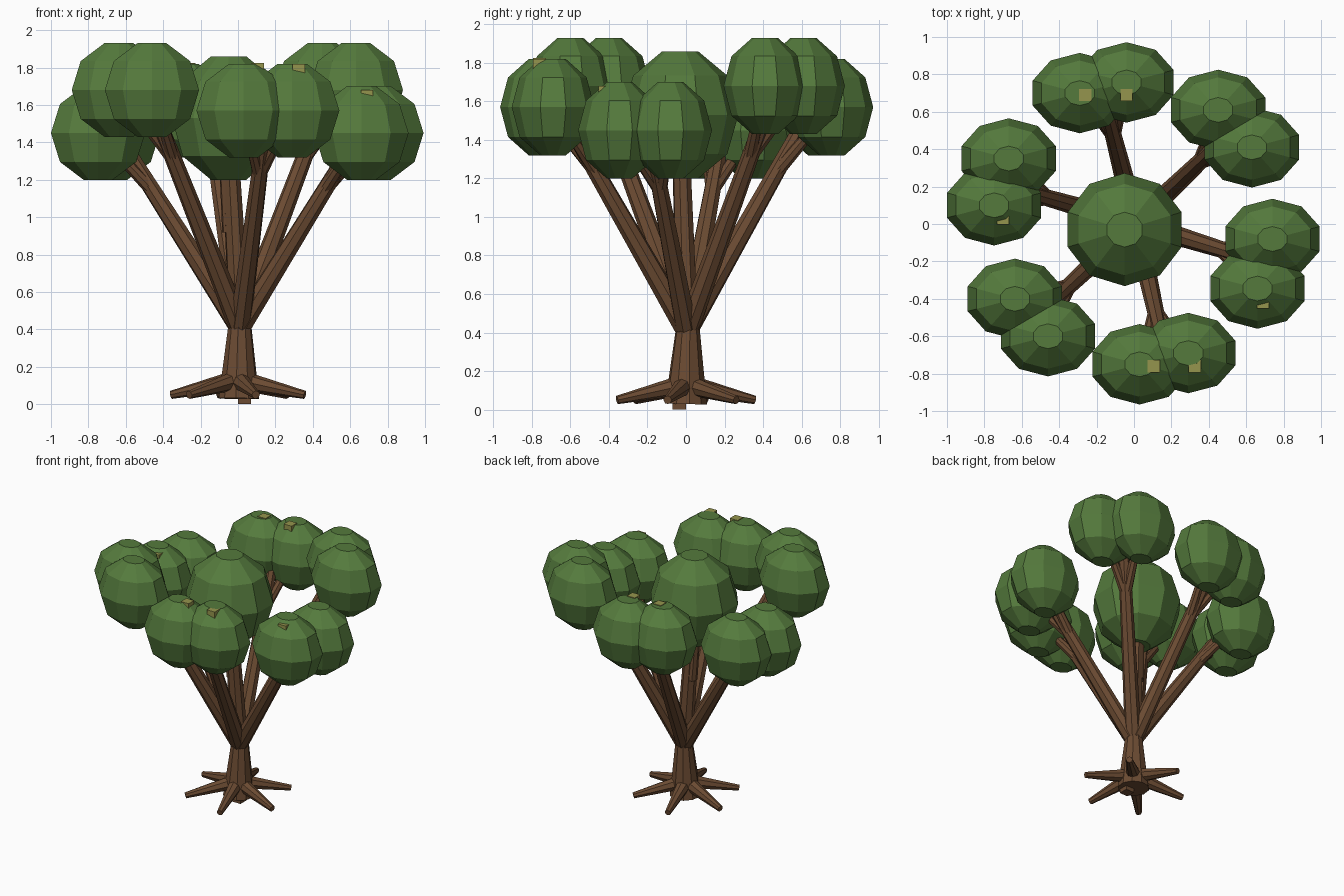
import bpy, math
from mathutils import Vector

if "Cube" in bpy.data.objects:
    bpy.data.objects.remove(bpy.data.objects["Cube"])


def material(name, rgb):
    m = bpy.data.materials.new(name)
    m.diffuse_color = (*rgb, 1)
    m.use_nodes = True
    m.node_tree.nodes["Principled BSDF"].inputs["Base Color"].default_value = m.diffuse_color
    return m


BARK = material("bark_brown", (0.147, 0.070, 0.032))
LEAF = material("leaf_green", (0.090, 0.195, 0.046))
OLIVE = material("olive_sprout", (0.300, 0.300, 0.075))


def make(name, rings, mat):
    """Capped flat-shaded skin through equal-length rings of points."""
    n = len(rings[0])
    verts = [p for r in rings for p in r]
    faces = [tuple(reversed(range(n))),
             tuple(range(len(verts) - n, len(verts)))]
    for k in range(len(rings) - 1):
        for i in range(n):
            j = (i + 1) % n
            faces.append((k * n + i, k * n + j, (k + 1) * n + j, (k + 1) * n + i))
    me = bpy.data.meshes.new(name)
    me.from_pydata([tuple(v) for v in verts], [], faces)
    me.materials.append(mat)
    ob = bpy.data.objects.new(name, me)
    bpy.context.collection.objects.link(ob)
    return ob


def limb(name, a, b, ra, rb, sides=8):
    """Tapered cylinder between two points."""
    a, b = Vector(a), Vector(b)
    q = (b - a).to_track_quat('Z', 'Y')
    rings = []
    for p, r in ((a, ra), (b, rb)):
        rings.append([p + q @ Vector((r * math.cos(t), r * math.sin(t), 0))
                      for t in (2 * math.pi * i / sides for i in range(sides))])
    return make(name, rings, BARK)


def leaf_ball(name, c, rx, ry, rz, sides=10):
    """Faceted ball with flat top and bottom, one corner on the y axis."""
    rings = []
    for lat in (-72, -36, 0, 36, 72):
        l = math.radians(lat)
        rings.append([Vector((c[0] + rx * math.cos(l) * math.cos(t),
                              c[1] + ry * math.cos(l) * math.sin(t),
                              c[2] + rz * math.sin(l)))
                      for t in (math.pi / 2 + 2 * math.pi * i / sides
                                for i in range(sides))])
    return make(name, rings, LEAF)


def box(name, c, s, mat):
    x, y, z = (v / 2 for v in s)
    rings = [[Vector(c) + Vector((px, py, pz)) for px, py in
              ((-x, -y), (x, -y), (x, y), (-x, y))] for pz in (-z, z)]
    return make(name, rings, mat)


# Trunk and the small peg under it
limb("trunk", (0.005, 0, 0.03), (0.01, 0.01, 0.44), 0.11, 0.06, 10)
box("tap_root", (0.035, -0.035, 0.03), (0.07, 0.07, 0.06), BARK)

# Six roots spread around the base
for k in range(6):
    a = math.radians(-15 + 60 * k)
    d = Vector((math.cos(a), math.sin(a), 0))
    limb(f"root_{k}", d * 0.03 + Vector((0, 0, 0.125)),
         d * 0.37 + Vector((0, 0, 0.05)), 0.052, 0.022)

# Six branches, each forking into a pair of leaf balls
heights = (1.45, 1.68, 1.57)
pairs = [((0.74, -0.08), (0.66, -0.345)), ((0.45, 0.61), (0.63, 0.41)),
         ((-0.29, 0.70), (-0.04, 0.757)), ((-0.67, 0.35), (-0.748, 0.10)),
         ((-0.46, -0.60), (-0.637, -0.40)), ((0.29, -0.69), (0.03, -0.75))]
base = Vector((0.01, 0.005, 0.41))
for k, pair in enumerate(pairs):
    z = heights[k % 3]
    a = math.radians(-16.5 + 60 * k)
    tip = Vector((0.66 * math.cos(a), 0.66 * math.sin(a), z - 0.03))
    limb(f"branch_{k}", base, tip, 0.058, 0.04)
    for i, (x, y) in enumerate(pair):
        limb(f"fork_{k}_{i}", base.lerp(tip, 0.72), (x, y, z), 0.036, 0.025)
        leaf_ball(f"leaf_ball_{k}_{i}", (x, y, z), 0.265, 0.215, 0.263)

# Central leader with its side shoot and the large middle leaf ball
limb("centre_branch", base, (-0.05, -0.03, 1.5), 0.06, 0.045)
limb("centre_shoot", (-0.045, -0.005, 0.92), (-0.08, -0.03, 1.5), 0.04, 0.03)
leaf_ball("centre_leaf_ball", (-0.05, -0.03, 1.53), 0.32, 0.302, 0.347)

# Small olive sprouts on top of the leaf balls
sprouts = [(-0.26, 0.69, 1.80), (-0.04, 0.69, 1.80), (0.105, -0.76, 1.80),
           (0.325, -0.76, 1.795), (-0.70, 0.03, 1.655), (0.69, -0.42, 1.655)]
for k, c in enumerate(sprouts):
    box(f"sprout_{k}", c, (0.066, 0.066, 0.05), OLIVE)
